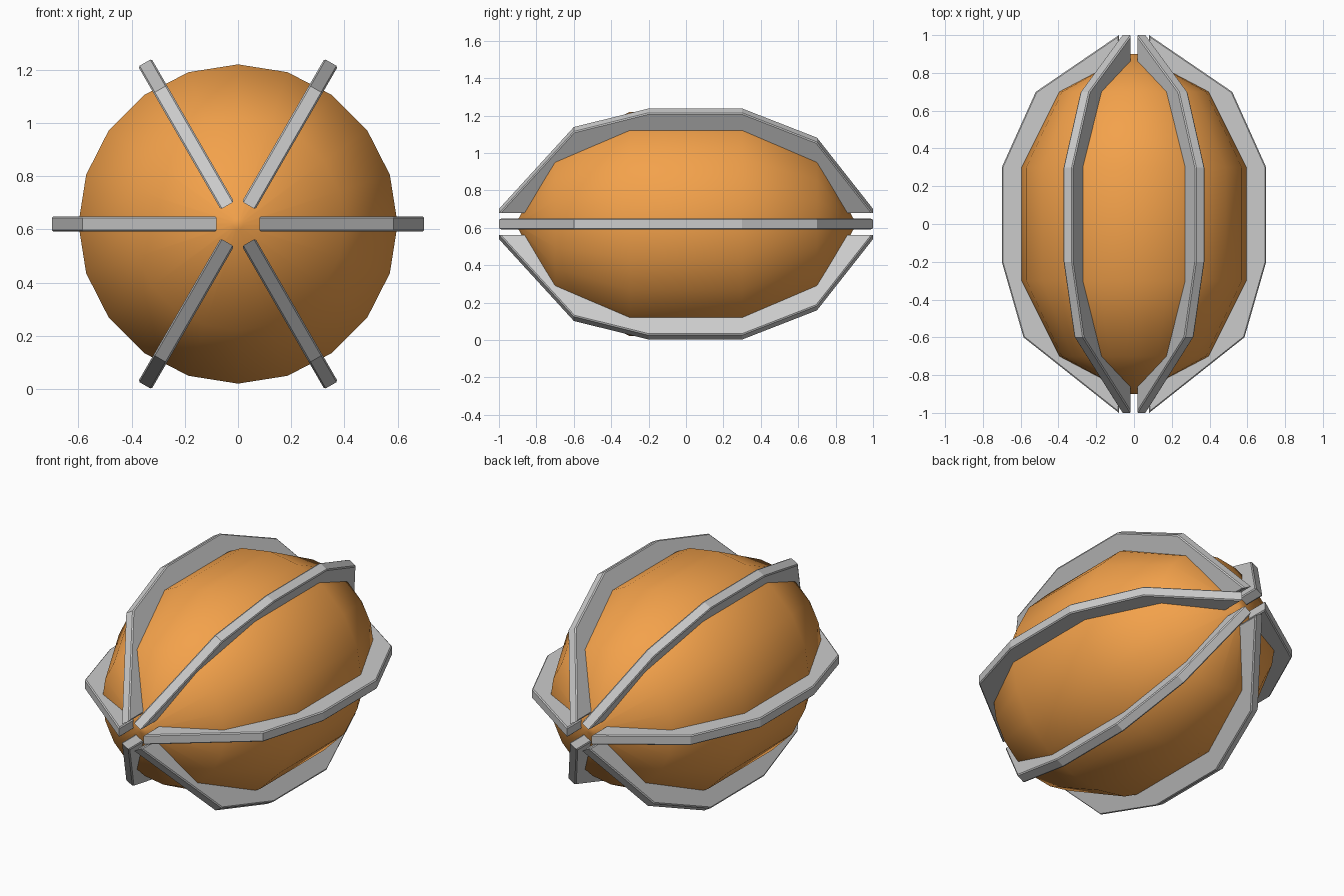
import bpy, bmesh
from math import sin, cos, pi, radians
from mathutils import Matrix, Vector

if "Cube" in bpy.data.objects:
    bpy.data.objects.remove(bpy.data.objects["Cube"])

CENTRE = Vector((0, 0, 0.62))


def add_object(name, bm, colour=None):
    bmesh.ops.recalc_face_normals(bm, faces=bm.faces)
    mesh = bpy.data.meshes.new(name)
    bm.to_mesh(mesh)
    bm.free()
    obj = bpy.data.objects.new(name, mesh)
    bpy.context.collection.objects.link(obj)
    if colour:
        mat = bpy.data.materials.new(name + "_colour")
        mat.diffuse_color = colour
        mat.use_nodes = True
        mat.node_tree.nodes["Principled BSDF"].inputs["Base Color"].default_value = mat.diffuse_color
        mesh.materials.append(mat)
    return obj


# Orange body: a 20-sided profile revolved around the y axis
def make_body(sides=20):
    profile = [(-0.9, 0.02), (-0.7, 0.4), (-0.3, 0.6),
               (0.3, 0.6), (0.7, 0.4), (0.9, 0.02)]
    bm = bmesh.new()
    rings = [[bm.verts.new(CENTRE + Vector((r * cos(2 * pi * i / sides), y,
                                            r * sin(2 * pi * i / sides))))
              for i in range(sides)] for y, r in profile]
    for a, b in zip(rings, rings[1:]):
        for i in range(sides):
            j = (i + 1) % sides
            bm.faces.new((a[i], a[j], b[j], b[i])).smooth = True
    bm.faces.new(rings[0])
    bm.faces.new(rings[-1])
    return add_object("body", bm, (0.9, 0.36, 0.07, 1))


# Grey rib: an outline slab with chamfered rims, turned around the y axis
def make_rib(name, angle, half=0.029, chamfer=0.006):
    outline = [(-1, 0.08), (-0.6, 0.585), (-0.2, 0.7),
               (0.3, 0.7), (0.7, 0.52), (1, 0.08)]
    bm = bmesh.new()
    low = [bm.verts.new((r, y, -half)) for y, r in outline]
    high = [bm.verts.new((r, y, half)) for y, r in outline]
    caps = [bm.faces.new(low), bm.faces.new(high)]
    n = len(outline)
    for i in range(n):
        j = (i + 1) % n
        bm.faces.new((low[i], low[j], high[j], high[i]))
    rims = [e for f in caps for e in f.edges]
    bmesh.ops.bevel(bm, geom=rims, offset=chamfer, segments=1,
                    profile=0.5, affect='EDGES')
    bm.transform(Matrix.Translation(CENTRE) @ Matrix.Rotation(angle, 4, 'Y'))
    return add_object(name, bm)


body = make_body()
bpy.context.view_layer.objects.active = body
body.select_set(True)
bpy.ops.object.shade_smooth_by_angle(angle=radians(50))

for k in range(6):
    make_rib(f"rib_{k + 1}", radians(60 * k))
